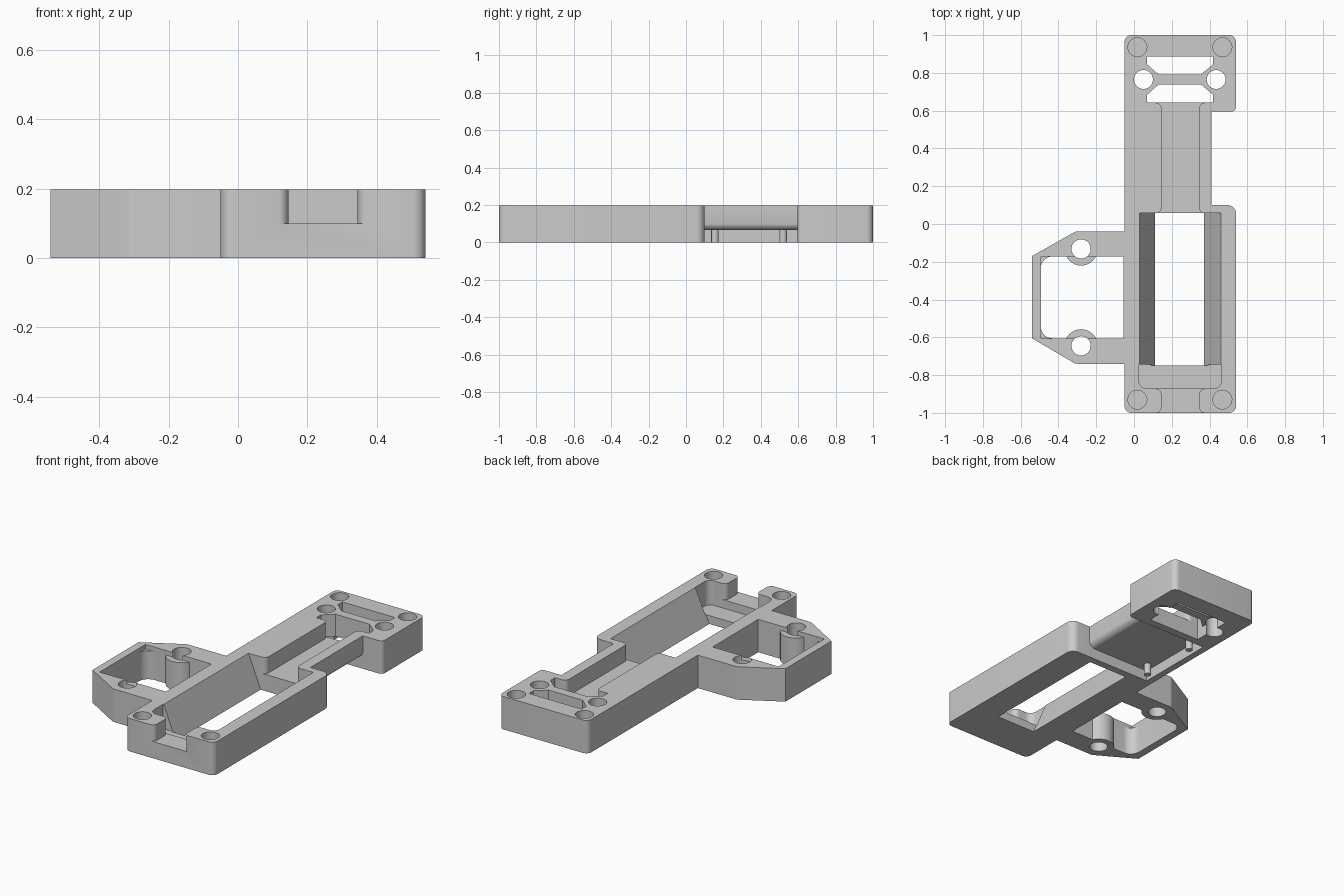
import bpy
import math
from mathutils import Vector

cube = bpy.data.objects.get("Cube")
if cube:
    bpy.data.objects.remove(cube, do_unlink=True)

GREY = (0.6, 0.6, 0.6, 1)
grey = bpy.data.materials.new("plain_grey")
grey.use_nodes = True
grey.diffuse_color = GREY
grey.node_tree.nodes["Principled BSDF"].inputs["Base Color"].default_value = GREY
TOP = 0.197


def rounded(points, steps=7):
    """Turn (x, y, radius) corners into a polygon with true arcs."""
    pts = [(Vector(p[:2]), p[2] if len(p) > 2 else 0) for p in points]
    out = []
    for i, (p, r) in enumerate(pts):
        if not r:
            out.append(p)
            continue
        a = (pts[i - 1][0] - p).normalized()
        b = (pts[(i + 1) % len(pts)][0] - p).normalized()
        half = a.angle(b) / 2
        centre = p + (a + b).normalized() * (r / math.sin(half))
        start = p + a * (r / math.tan(half)) - centre
        end = p + b * (r / math.tan(half)) - centre
        out += [centre + start.lerp(end, k / steps).normalized() * r for k in range(steps + 1)]
    return out


def prism(name, points, low, high, along_y=False):
    """Extrude a polygon along z, or an x-z profile along y."""
    poly = rounded(points)
    area = sum(p.x * q.y - p.y * q.x for p, q in zip(poly, poly[1:] + poly[:1]))
    if (area < 0) != along_y:
        poly.reverse()
    n = len(poly)
    place = (lambda p, d: (p.x, d, p.y)) if along_y else (lambda p, d: (p.x, p.y, d))
    verts = [place(p, d) for d in (low, high) for p in poly]
    faces = [list(range(n))[::-1], list(range(n, 2 * n))]
    faces += [(i, (i + 1) % n, n + (i + 1) % n, n + i) for i in range(n)]
    mesh = bpy.data.meshes.new(name)
    mesh.from_pydata(verts, [], faces)
    mesh.materials.append(grey)
    obj = bpy.data.objects.new(name, mesh)
    bpy.context.collection.objects.link(obj)
    return obj


def disc(name, x, y, r, low, high, sides=32):
    ring = [(x + r * math.cos(math.tau * k / sides), y + r * math.sin(math.tau * k / sides))
            for k in range(sides)]
    return prism(name, ring, low, high)


def select(obj):
    bpy.ops.object.select_all(action='DESELECT')
    obj.select_set(True)
    bpy.context.view_layer.objects.active = obj


def cut(target, cutter):
    cutter.hide_render = True
    mod = target.modifiers.new("cut", 'BOOLEAN')
    mod.operation = 'DIFFERENCE'
    mod.solver = 'EXACT'
    mod.object = cutter
    select(target)
    bpy.ops.object.modifier_apply(modifier=mod.name)
    bpy.data.objects.remove(cutter, do_unlink=True)


def box(x0, x1, y0, y1):
    return [(x0, y0), (x1, y0), (x1, y1), (x0, y1)]


# Main plate outline with side notch and side bracket
frame = prism("mounting_frame", [
    (-0.05, -1, 0.035), (0.54, -1, 0.035), (0.54, 0.1, 0.045), (0.41, 0.1),
    (0.41, 0.595), (0.54, 0.595, 0.025), (0.54, 1, 0.035), (-0.05, 1, 0.035),
    (-0.05, -0.04), (-0.31, -0.04, 0.04), (-0.54, -0.17), (-0.54, -0.605),
    (-0.31, -0.74, 0.04), (-0.05, -0.74)], 0, TOP)

# Long well with sloping sides, and the lower shelf at its front end
cut(frame, prism("well", [(0.026, 0.207), (0.464, 0.207), (0.366, -0.01), (0.114, -0.01)],
                 -0.75, 0.057, along_y=True))
cut(frame, prism("shelf", [(0.026, -0.872, 0.04), (0.462, -0.872, 0.04),
                           (0.462, -0.745), (0.026, -0.745)], 0.05, 0.3))

# Cable channels with flared ends
for y0, y1 in ((-1.0005, -0.872), (0.056, 0.642)):
    left = [(0.145, y1, 0.03), (0.145, y0, 0.03), (0.09, y0), (0.09, y0 - 0.03)]
    right = [(0.4, y0 - 0.03), (0.4, y0), (0.345, y0, 0.03), (0.345, y1, 0.03)]
    ends = [(0.4, y1), (0.4, y1 + 0.03), (0.09, y1 + 0.03), (0.09, y1)]
    cut(frame, prism("channel", left + right + ends, 0.1, 0.3))

# Two slots in the head either side of a rib, mirrored about the rib
for edge, side in ((0.642, -1), (0.888, 1)):
    mid = 0.765
    cut(frame, prism("slot", [
        (0.07, edge), (0.418, edge), (0.418, mid + side * 0.08), (0.355, mid + side * 0.027),
        (0.13, mid + side * 0.027), (0.07, mid + side * 0.08)], -0.1, 0.3))
cut(frame, prism("head_undercut", box(0.07, 0.418, 0.642, 0.888), -0.1, 0.065))

# Through holes in the head and blind holes in the corners
for x in (0.05, 0.435):
    cut(frame, disc("through_hole", x, mid, 0.05, -0.1, 0.3))
for x in (0.018, 0.468):
    for y in (-0.93, 0.936):
        cut(frame, disc("corner_hole", x, y, 0.05, 0.06, 0.3))

# Bracket opening, keeping two round bosses and a ledge below the rim
opening = prism("opening", [(-0.055, -0.605), (-0.055, -0.172),
                            (-0.493, -0.172, 0.06), (-0.493, -0.605, 0.06)], -0.1, 0.175)
for y in (-0.132, -0.645):
    cut(opening, disc("boss", -0.28, y, 0.088, -0.2, 0.3))
cut(frame, opening)
cut(frame, prism("opening_rim", box(-0.493, -0.055, -0.605, -0.172), 0.17, 0.3))
for y in (-0.132, -0.645):
    cut(frame, disc("bracket_hole", -0.28, y, 0.051, -0.1, 0.3))

# Recess under the neck, with a rounded lower edge
cut(frame, prism("neck_recess", [
    (-0.01, -0.05), (-0.01, 0.065), (0.411, 0.065, 0.04), (0.411, 0.15),
    (0.6, 0.15), (0.6, -0.05)], 0.1, 0.595, along_y=True))

# Locating pegs in the recess
pegs = [disc("locating_peg", 0.03, y, 0.02, 0, 0.08, sides=20) for y in (0.155, 0.52)]

for obj in [frame] + pegs:
    select(obj)
    bpy.ops.object.shade_smooth_by_angle(angle=math.radians(28))
